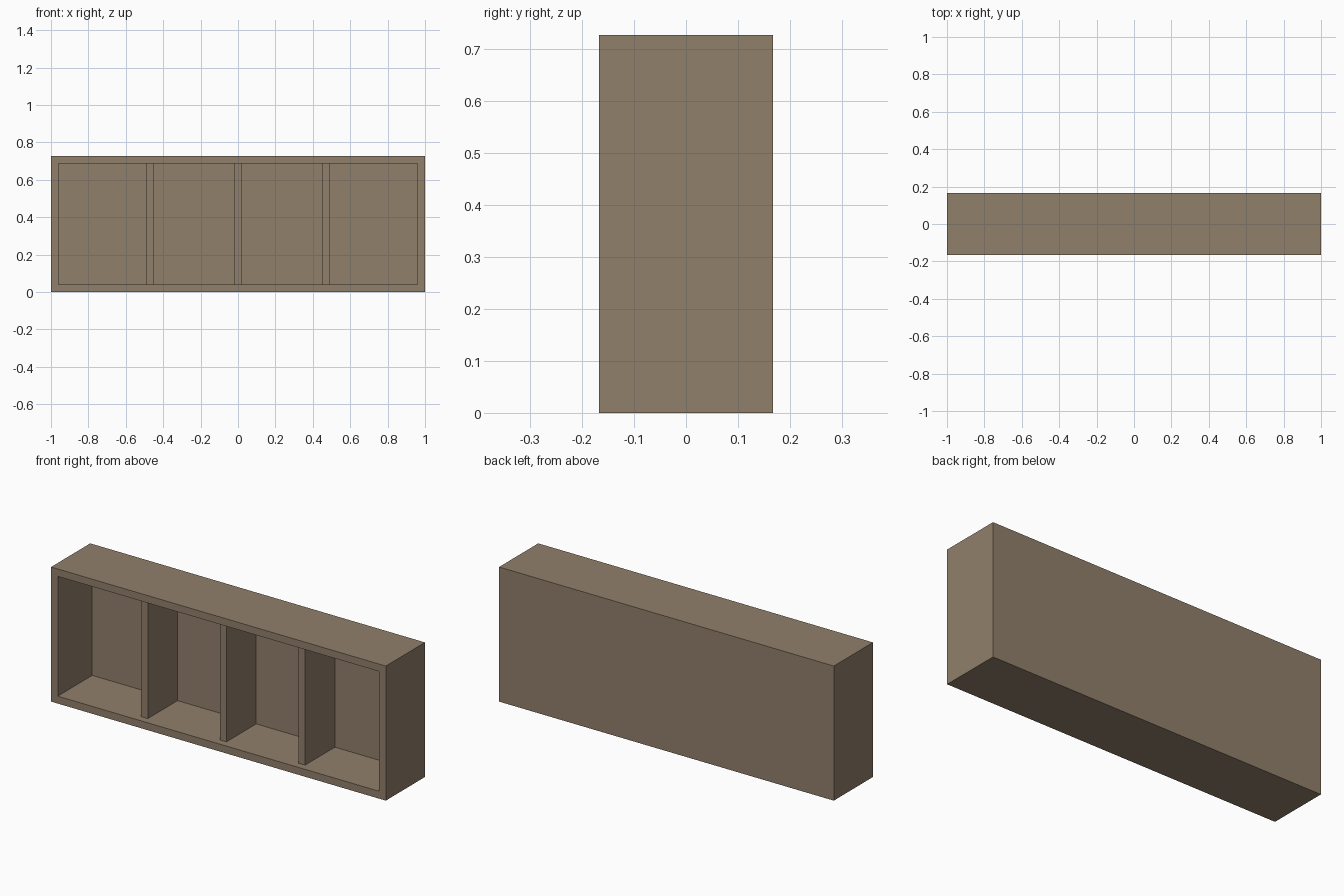
import bpy, bmesh
from mathutils import Vector

if "Cube" in bpy.data.objects:
    bpy.data.objects.remove(bpy.data.objects["Cube"])

W, D, H, T = 2.0, 0.334, 0.727, 0.04   # width, depth, height, board thickness
RECESS = 0.04                          # dividers sit back from the front edge

wood = bpy.data.materials.new("wood")
wood.diffuse_color = (0.28, 0.215, 0.145, 1)
wood.use_nodes = True
wood.node_tree.nodes["Principled BSDF"].inputs["Base Color"].default_value = wood.diffuse_color


def box(name, size, centre):
    bm = bmesh.new()
    bmesh.ops.create_cube(bm, size=1)
    bmesh.ops.scale(bm, vec=size, verts=bm.verts)
    bmesh.ops.translate(bm, vec=centre, verts=bm.verts)
    return finish(name, bm)


def finish(name, bm):
    mesh = bpy.data.meshes.new(name)
    bm.to_mesh(mesh)
    bm.free()
    mesh.materials.append(wood)
    obj = bpy.data.objects.new(name, mesh)
    bpy.context.collection.objects.link(obj)
    return obj


# Case: a box whose front face is inset and pushed in, leaving the back panel
bm = bmesh.new()
bmesh.ops.create_cube(bm, size=1)
bmesh.ops.scale(bm, vec=(W, D, H), verts=bm.verts)
bmesh.ops.translate(bm, vec=(0, 0, H / 2), verts=bm.verts)
bm.normal_update()
front = min(bm.faces, key=lambda f: f.calc_center_median().y)
bmesh.ops.inset_region(bm, faces=[front], thickness=T, use_even_offset=True)
inner = bmesh.ops.extrude_discrete_faces(bm, faces=[front])["faces"][0]
bmesh.ops.translate(bm, vec=Vector((0, D - T, 0)), verts=inner.verts)
bmesh.ops.recalc_face_normals(bm, faces=bm.faces)
finish("shelf_case", bm)

# Upright dividers, evenly spaced
depth = D - T - RECESS
for i in (-1, 0, 1):
    box(f"divider_{i + 2}", (T, depth, H - 2 * T),
        (i * (W - 2 * T) / 4 * 0.979, -D / 2 + RECESS + depth / 2, H / 2))
